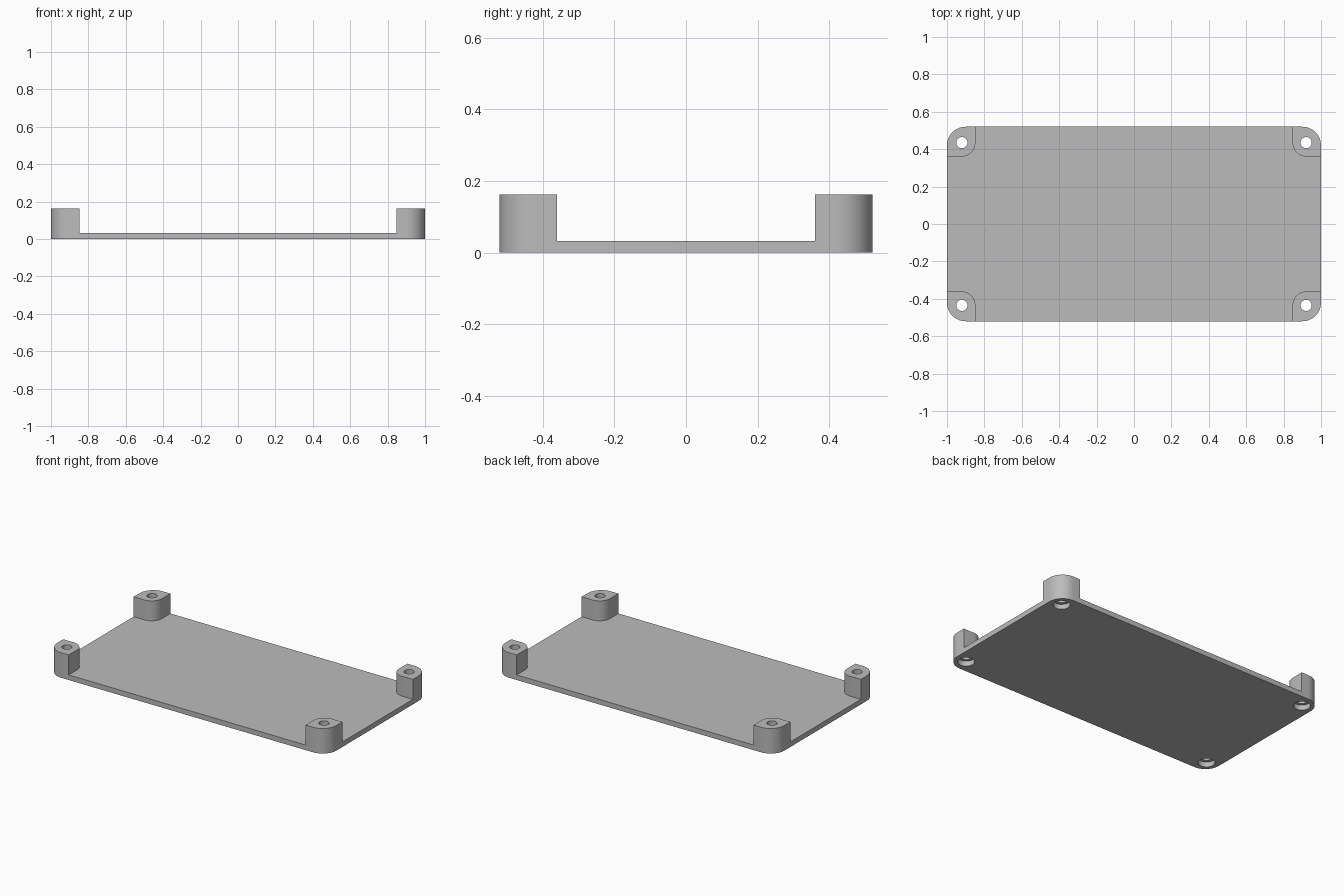
import bpy
import math

cube = bpy.data.objects.get("Cube")
if cube:
    bpy.data.objects.remove(cube, do_unlink=True)

HALF_X, HALF_Y = 1.0, 0.52
PLATE_TOP, POST_TOP = 0.033, 0.162
HOLE_X, HOLE_Y = 0.92, 0.435
CORNERS = [(1, 1), (-1, 1), (-1, -1), (1, -1)]

grey = bpy.data.materials.new("plain grey")
grey.use_nodes = True
colour = (0.5, 0.5, 0.5, 1)
grey.diffuse_color = colour
grey.node_tree.nodes["Principled BSDF"].inputs["Base Color"].default_value = colour


def arc(cx, cy, r, start, end, steps=16):
    angles = [math.radians(start + (end - start) * i / steps) for i in range(steps + 1)]
    return [(cx + r * math.cos(a), cy + r * math.sin(a)) for a in angles]


def circle(cx, cy, r):
    return arc(cx, cy, r, 0, 360, 40)[:-1]


def slab(name, loops, bottom, top):
    """Extrude an outline, with holes cut by the further loops, into a solid."""
    curve = bpy.data.curves.new(name, "CURVE")
    curve.dimensions = "2D"
    curve.fill_mode = "BOTH"
    curve.extrude = (top - bottom) / 2
    for loop in loops:
        spline = curve.splines.new("POLY")
        spline.points.add(len(loop) - 1)
        for point, (x, y) in zip(spline.points, loop):
            point.co = (x, y, 0, 1)
        spline.use_cyclic_u = True
    obj = bpy.data.objects.new(name, curve)
    bpy.context.collection.objects.link(obj)
    obj.location.z = (bottom + top) / 2
    bpy.ops.object.select_all(action="DESELECT")
    obj.select_set(True)
    bpy.context.view_layer.objects.active = obj
    bpy.ops.object.convert(target="MESH")
    obj = bpy.context.object
    obj.name = name
    # Weld the caps to the walls so that the solid is closed
    bpy.ops.object.mode_set(mode="EDIT")
    bpy.ops.mesh.select_all(action="SELECT")
    bpy.ops.mesh.remove_doubles(threshold=0.0001)
    bpy.ops.mesh.normals_make_consistent(inside=False)
    bpy.ops.object.mode_set(mode="OBJECT")
    obj.data.materials.clear()
    obj.data.materials.append(grey)
    bpy.ops.object.shade_smooth_by_angle(angle=math.radians(30))
    return obj


# Base plate with rounded corners and wide screw-head recesses
R = 0.1
outline = []
for i, (sx, sy) in enumerate(CORNERS):
    outline += arc(sx * (HALF_X - R), sy * (HALF_Y - R), R, 90 * i, 90 * i + 90)
recesses = [circle(sx * HOLE_X, sy * HOLE_Y, 0.05) for sx, sy in CORNERS]
slab("base_plate", [outline] + recesses, 0, PLATE_TOP)

# Corner posts: rounded outside and inside, with a narrow screw hole
INNER_X, INNER_Y, INNER_R = 0.848, 0.36, 0.075
leaf = arc(HALF_X - R, HALF_Y - R, R, 0, 90)
leaf += [(INNER_X, HALF_Y)]
leaf += arc(INNER_X + INNER_R, INNER_Y + INNER_R, INNER_R, 180, 270)
leaf += [(HALF_X, INNER_Y)]
names = ["back_left_post", "back_right_post", "front_right_post", "front_left_post"]
for name, (sx, sy) in zip(names, CORNERS):
    loops = [[(sx * x, sy * y) for x, y in loop]
             for loop in (leaf, circle(HOLE_X, HOLE_Y, 0.03))]
    slab(name, loops, PLATE_TOP, POST_TOP)
